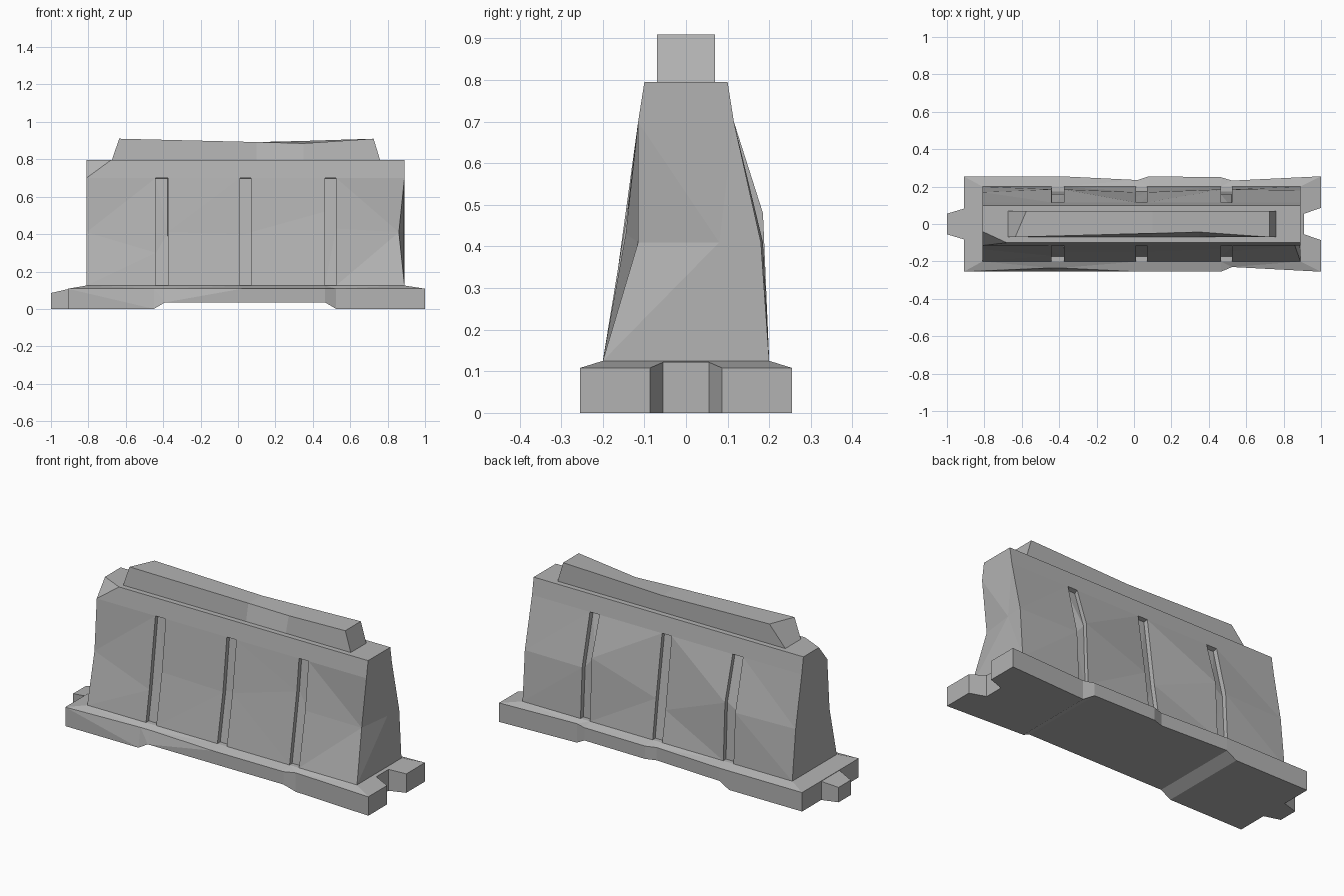
import bpy
import bmesh
from mathutils import Vector

old = bpy.data.objects.get("Cube")
if old:
    bpy.data.objects.remove(old, do_unlink=True)

concrete = bpy.data.materials.new("concrete grey")
concrete.use_nodes = True
GREY = (0.45, 0.45, 0.45, 1)
concrete.diffuse_color = GREY
concrete.node_tree.nodes["Principled BSDF"].inputs["Base Color"].default_value = GREY


def finish(bm, name):
    """Turn a bmesh into a flat-shaded object."""
    bmesh.ops.recalc_face_normals(bm, faces=bm.faces[:])
    mesh = bpy.data.meshes.new(name)
    bm.to_mesh(mesh)
    bm.free()
    mesh.materials.append(concrete)
    obj = bpy.data.objects.new(name, mesh)
    bpy.context.collection.objects.link(obj)
    return obj


def loft(rings):
    """Skin closed rings; each end is capped by strips joining front to back."""
    bm = bmesh.new()
    rows = [[bm.verts.new(p) for p in ring] for ring in rings]
    n = len(rows[0])
    for a, b in zip(rows, rows[1:]):
        for i in range(n):
            j = (i + 1) % n
            bm.faces.new((a[i], a[j], b[j], b[i]))
    for end in (rows[0], rows[-1]):
        for i in range(n // 2 - 1):
            bm.faces.new((end[i], end[i + 1], end[n - 2 - i], end[n - 1 - i]))
    bmesh.ops.recalc_face_normals(bm, faces=bm.faces[:])
    bm.normal_update()
    return bm, rows[-1]


def prism(name, outline, z0, z1):
    """Extrude a plan outline upward."""
    bm = bmesh.new()
    face = bm.faces.new([bm.verts.new((x, y, z0)) for x, y in outline])
    top = bmesh.ops.extrude_face_region(bm, geom=[face], use_keep_orig=True)["geom"]
    verts = [v for v in top if isinstance(v, bmesh.types.BMVert)]
    bmesh.ops.translate(bm, verts=verts, vec=(0, 0, z1 - z0))
    return finish(bm, name)


# Wall: worn body whose waist wanders; x, front (y, z), back (y, z)
WAIST = [
    (-0.81, (-0.135, 0.41), (0.17, 0.41)),
    (-0.44, (-0.17, 0.30), (0.185, 0.41)),
    (-0.375, (-0.15, 0.41), (0.185, 0.45)),
    (0.01, (-0.15, 0.40), (0.17, 0.30)),
    (0.07, (-0.15, 0.41), (0.17, 0.35)),
    (0.465, (-0.135, 0.52), (0.185, 0.48)),
    (0.525, (-0.145, 0.43), (0.185, 0.41)),
    (0.89, (-0.115, 0.41), (0.18, 0.41)),
]
FLOOR, SHOULDER, TOP = 0.125, 0.70, 0.795
rings = []
for x, (fy, fz), (by, bz) in WAIST:
    rings.append([
        (x, -0.2, FLOOR), (x, fy, fz), (x, -0.115, SHOULDER), (x, -0.1, TOP),
        (x, 0.1, TOP), (x, 0.115, SHOULDER), (x, by, bz), (x, 0.2, FLOOR)])
bm, end = loft(rings)

# Dent in the right end
waist_edge = bm.edges.get((end[1], end[6]))
dent = bmesh.utils.edge_split(waist_edge, end[1], 0.5)[1]
dent.co = (0.885, 0.08, 0.41)
end[1].co.x = 0.86

# Sunken vertical grooves on front and back
grooves = []
for f in bm.faces:
    c = f.calc_center_median()
    in_column = any(a[0] < c.x < b[0] for a, b in zip(WAIST[1:6:2], WAIST[2:7:2]))
    if in_column and FLOOR + 0.01 < c.z < SHOULDER:
        grooves.append(f)
bmesh.ops.inset_region(bm, faces=grooves, thickness=0, depth=-0.025)
bmesh.ops.triangulate(bm, faces=[f for f in bm.faces if len(f.verts) > 3])

# Chipped upper corner
a, b, c = Vector((-0.81, -0.04, TOP)), Vector((-0.68, -0.1, TOP)), Vector((-0.81, -0.115, SHOULDER))
normal = (c - a).cross(b - a)
bmesh.ops.bisect_plane(bm, geom=bm.verts[:] + bm.edges[:] + bm.faces[:], dist=1e-5,
                       plane_co=a, plane_no=normal.normalized(), clear_outer=True)
bmesh.ops.holes_fill(bm, edges=[e for e in bm.edges if e.is_boundary], sides=0)
finish(bm, "barrier_wall")

# Base: x, inner x, bottom z, front lower y, front upper y, back y
BASE = [
    (-0.91, -0.81, 0, -0.255, -0.255, 0.255),
    (-0.45, -0.45, 0, -0.255, -0.235, 0.255),
    (-0.39, -0.39, 0.035, -0.255, -0.235, 0.255),
    (0.02, 0.02, 0.035, -0.255, -0.255, 0.235),
    (0.08, 0.08, 0.035, -0.255, -0.255, 0.255),
    (0.465, 0.465, 0.035, -0.255, -0.255, 0.25),
    (0.525, 0.525, 0, -0.23, -0.23, 0.232),
    (1.0, 0.89, 0, -0.255, -0.255, 0.255),
]
RIM = 0.108
bm, end = loft([[(x, lo, z), (x, up, RIM), (xi, -0.2, FLOOR),
                 (xi, 0.2, FLOOR), (x, back, RIM), (x, back, z)]
                for x, xi, z, lo, up, back in BASE])
bmesh.ops.triangulate(bm, faces=bm.faces[:])
base = finish(bm, "barrier_base")

# Socket in the right end of the base
socket = prism("socket_cutter", [(0.91, -0.055), (1.01, -0.09), (1.01, 0.09), (0.91, 0.055)], -0.1, 0.3)
socket.hide_render = True
socket.hide_viewport = True
mod = base.modifiers.new("socket", "BOOLEAN")
mod.operation = "DIFFERENCE"
mod.solver = "EXACT"
mod.object = socket

# Connecting tab on the left end, its top sloping down outward
tab = prism("connecting_tab", [(-1.0, -0.055), (-0.9, -0.085), (-0.9, 0.085), (-1.0, 0.055)], 0, RIM)
for v in tab.data.vertices:
    if v.co.z > 0.05 and v.co.x < -0.95:
        v.co.z = 0.085

# Top rail with a worn, sagging crest
W = 0.07
bm, end = loft([
    [(-0.675, -W, TOP), (-0.635, -W, 0.91), (-0.575, W, 0.908), (-0.675, W, TOP)],
    [(0.1, -W, TOP), (0.1, -0.05, 0.892), (0.1, W, 0.89), (0.1, W, TOP)],
    [(0.35, -W, TOP), (0.35, -0.043, 0.885), (0.35, W, 0.898), (0.35, W, TOP)],
    [(0.76, -W, TOP), (0.725, -W, 0.91), (0.725, W, 0.91), (0.76, W, TOP)],
])
finish(bm, "top_rail")
